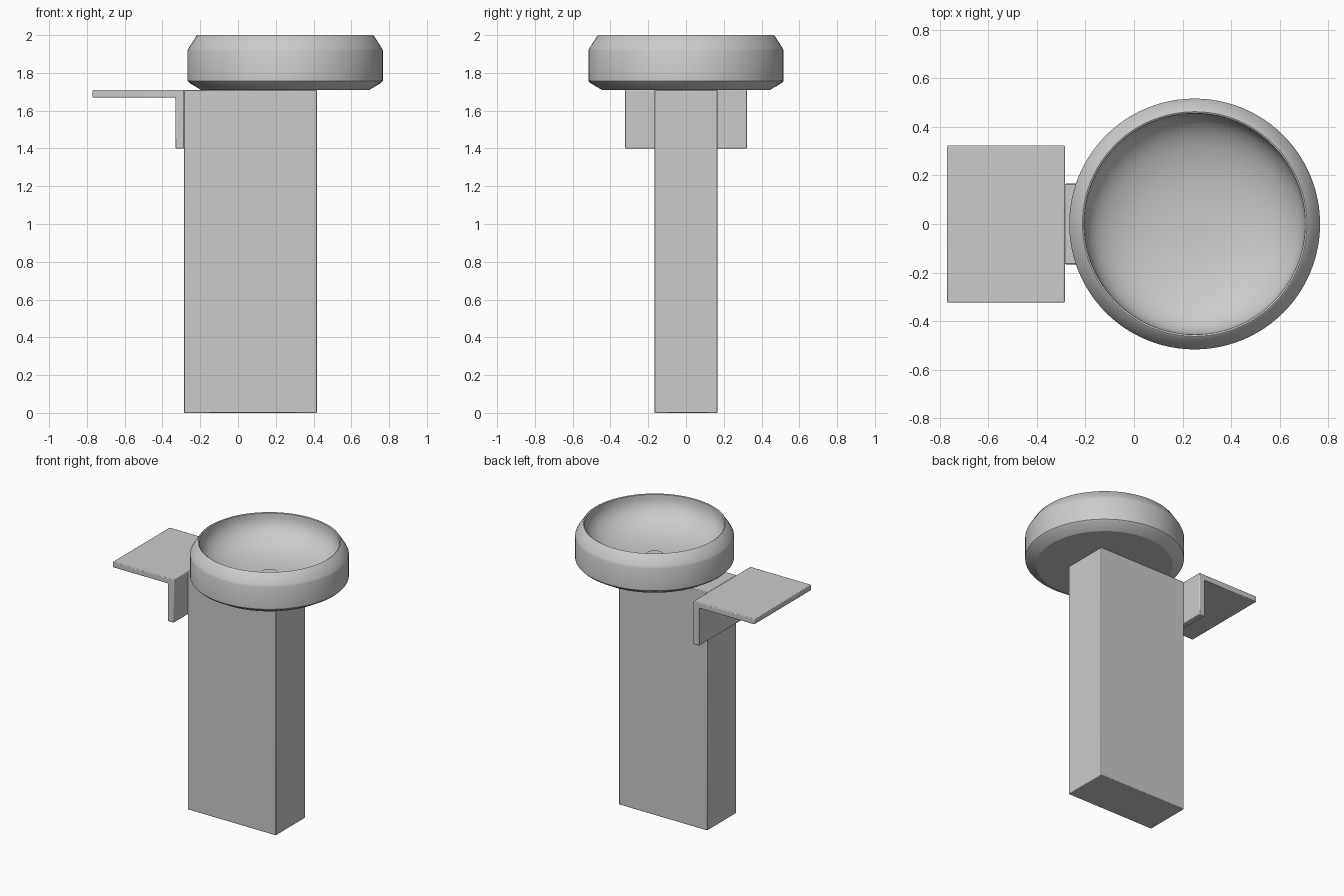
import bpy, bmesh, math
from mathutils import Vector

if "Cube" in bpy.data.objects:
    bpy.data.objects.remove(bpy.data.objects["Cube"])

BASIN_X = 0.25


def finish(name, bm, bevel=0.0):
    bmesh.ops.recalc_face_normals(bm, faces=bm.faces)
    mesh = bpy.data.meshes.new(name)
    bm.to_mesh(mesh)
    bm.free()
    obj = bpy.data.objects.new(name, mesh)
    bpy.context.collection.objects.link(obj)
    if bevel:
        mod = obj.modifiers.new("soft_edges", 'BEVEL')
        mod.width = bevel
        mod.segments = 2
    bpy.ops.object.select_all(action='DESELECT')
    obj.select_set(True)
    bpy.context.view_layer.objects.active = obj
    bpy.ops.object.shade_smooth_by_angle(angle=math.radians(30))
    return obj


def extrude_profile(name, points, half_width, bevel):
    """Extrude an x/z outline along y, centred on y = 0."""
    bm = bmesh.new()
    face = bm.faces.new([bm.verts.new((x, -half_width, z)) for x, z in points])
    ext = bmesh.ops.extrude_face_region(bm, geom=[face])
    moved = [v for v in ext["geom"] if isinstance(v, bmesh.types.BMVert)]
    bmesh.ops.translate(bm, verts=moved, vec=(0, 2 * half_width, 0))
    return finish(name, bm, bevel)


def lathe(name, profile, steps=96):
    """Spin an r/z profile around the basin axis."""
    bm = bmesh.new()
    verts = [bm.verts.new((BASIN_X + r, 0, z)) for r, z in profile]
    edges = [bm.edges.new(pair) for pair in zip(verts, verts[1:])]
    bmesh.ops.spin(bm, geom=verts + edges, cent=(BASIN_X, 0, 0), axis=(0, 0, 1),
                   angle=math.tau, steps=steps)
    bmesh.ops.remove_doubles(bm, verts=bm.verts, dist=1e-4)
    return finish(name, bm)


# Pedestal
extrude_profile("pedestal", [(-0.285, 0), (0.417, 0), (0.417, 1.71), (-0.285, 1.71)],
                0.166, 0.004)

# L-shaped side shelf with its mounting plate
extrude_profile("side_shelf",
                [(-0.77, 1.67), (-0.332, 1.67), (-0.332, 1.40),
                 (-0.285, 1.40), (-0.285, 1.71), (-0.77, 1.71)],
                0.324, 0.005)

# Basin: chamfered outer shell, thin rim, rounded bowl
outer = [(0, 1.71), (0.445, 1.71), (0.505, 1.745), (0.517, 1.758), (0.517, 1.918),
         (0.512, 1.93), (0.47, 1.996), (0.463, 2.0), (0.456, 1.996)]
bowl = []
for i in range(1, 17):
    a = i / 16 * math.pi / 2
    bowl.append((0.456 * math.cos(a) ** 0.8 if i < 16 else 0,
                 1.99 - 0.215 * math.sin(a) ** 0.9))
lathe("basin", outer + bowl)

# Drain cover
lathe("drain", [(0, 1.765), (0.057, 1.765), (0.057, 1.781), (0, 1.781)], 32)
